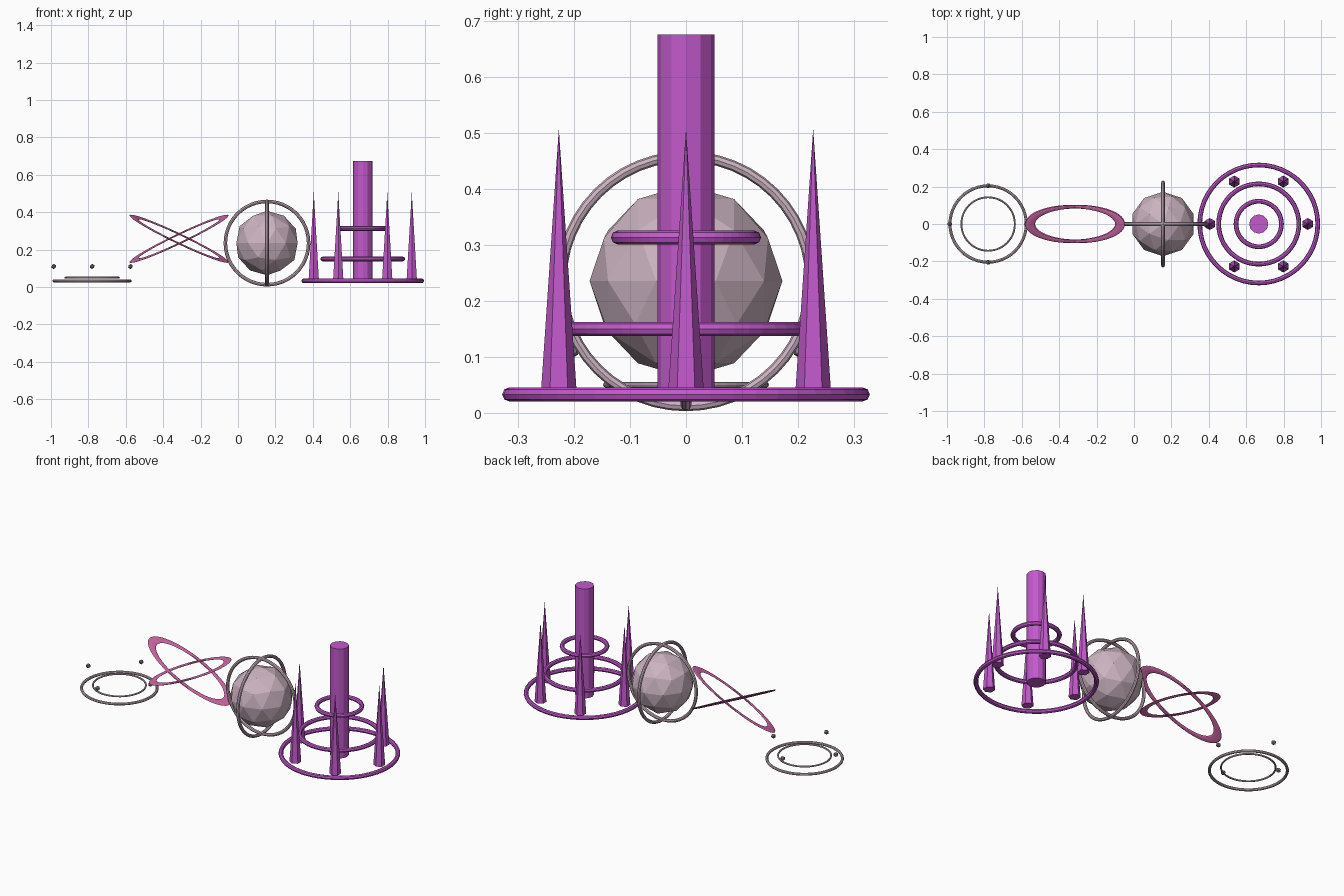
import bpy
from math import radians, cos, sin, pi

cube = bpy.data.objects.get("Cube")
if cube:
    bpy.data.objects.remove(cube)


def make_material(name, rgb):
    mat = bpy.data.materials.new(name)
    mat.use_nodes = True
    color = (*rgb, 1)
    mat.diffuse_color = color
    mat.node_tree.nodes["Principled BSDF"].inputs["Base Color"].default_value = color
    return mat


MAUVE = make_material("pale mauve", (0.60, 0.45, 0.53))
GREY = make_material("mauve grey", (0.30, 0.24, 0.27))
PINK = make_material("rose pink", (0.58, 0.13, 0.36))
PURPLE = make_material("orchid purple", (0.54, 0.10, 0.60))


def finish(name, mat):
    obj = bpy.context.object
    obj.name = name
    obj.data.materials.append(mat)
    return obj


def ring(name, mat, loc, outer, tube, rot=(0, 0, 0), scale=(1, 1, 1)):
    """Torus sized by its outer radius."""
    bpy.ops.mesh.primitive_torus_add(
        location=loc, rotation=rot, major_radius=outer - tube, minor_radius=tube,
        major_segments=48, minor_segments=8)
    obj = finish(name, mat)
    obj.scale = scale
    return obj


def ball(name, mat, loc, radius, detail):
    bpy.ops.mesh.primitive_ico_sphere_add(subdivisions=detail, radius=radius, location=loc)
    return finish(name, mat)


def cone(name, mat, loc, sides, bottom, top, z0, z1):
    bpy.ops.mesh.primitive_cone_add(
        vertices=sides, radius1=bottom, radius2=top, depth=z1 - z0,
        location=(loc[0], loc[1], (z0 + z1) / 2))
    return finish(name, mat)


# Flat double ring with four hovering beads
PAD_X = -0.78
ring("pad_outer_ring", MAUVE, (PAD_X, 0, 0.033), 0.212, 0.008)
ring("pad_inner_ring", MAUVE, (PAD_X, 0, 0.05), 0.148, 0.005)
for i in range(4):
    a = i * pi / 2
    ball(f"pad_bead_{i + 1}", GREY,
         (PAD_X + 0.205 * cos(a), 0.205 * sin(a), 0.11), 0.014, 1)

# Two crossed, flattened elliptical bands
for name, side in (("falling", 1), ("rising", -1)):
    ring(f"{name}_band", PINK, (-0.315, 0, 0.258), 0.294, 0.028,
         rot=(radians(14), side * radians(25.5), 0), scale=(1, 0.36, 0.15))

# Faceted core inside two upright hoops
CORE = (0.155, 0, 0.235)
ball("core", MAUVE, CORE, 0.172, 2)
ring("front_hoop", MAUVE, CORE, 0.232, 0.0095, rot=(pi / 2, 0, 0))
ring("side_hoop", MAUVE, CORE, 0.232, 0.0095, rot=(0, pi / 2, 0))

# Tower with stacked rings and a circle of spikes
TOWER_X = 0.667
cone("tower_column", PURPLE, (TOWER_X, 0), 12, 0.051, 0.051, 0.025, 0.675)
for name, z, outer in (("base", 0.033, 0.328), ("middle", 0.15, 0.227), ("top", 0.313, 0.134)):
    ring(f"tower_{name}_ring", PURPLE, (TOWER_X, 0, z), outer, 0.0125)
for i in range(6):
    a = i * pi / 3
    cone(f"tower_spike_{i + 1}", PURPLE,
         (TOWER_X + 0.262 * cos(a), 0.262 * sin(a)), 6, 0.032, 0, 0.035, 0.507)
